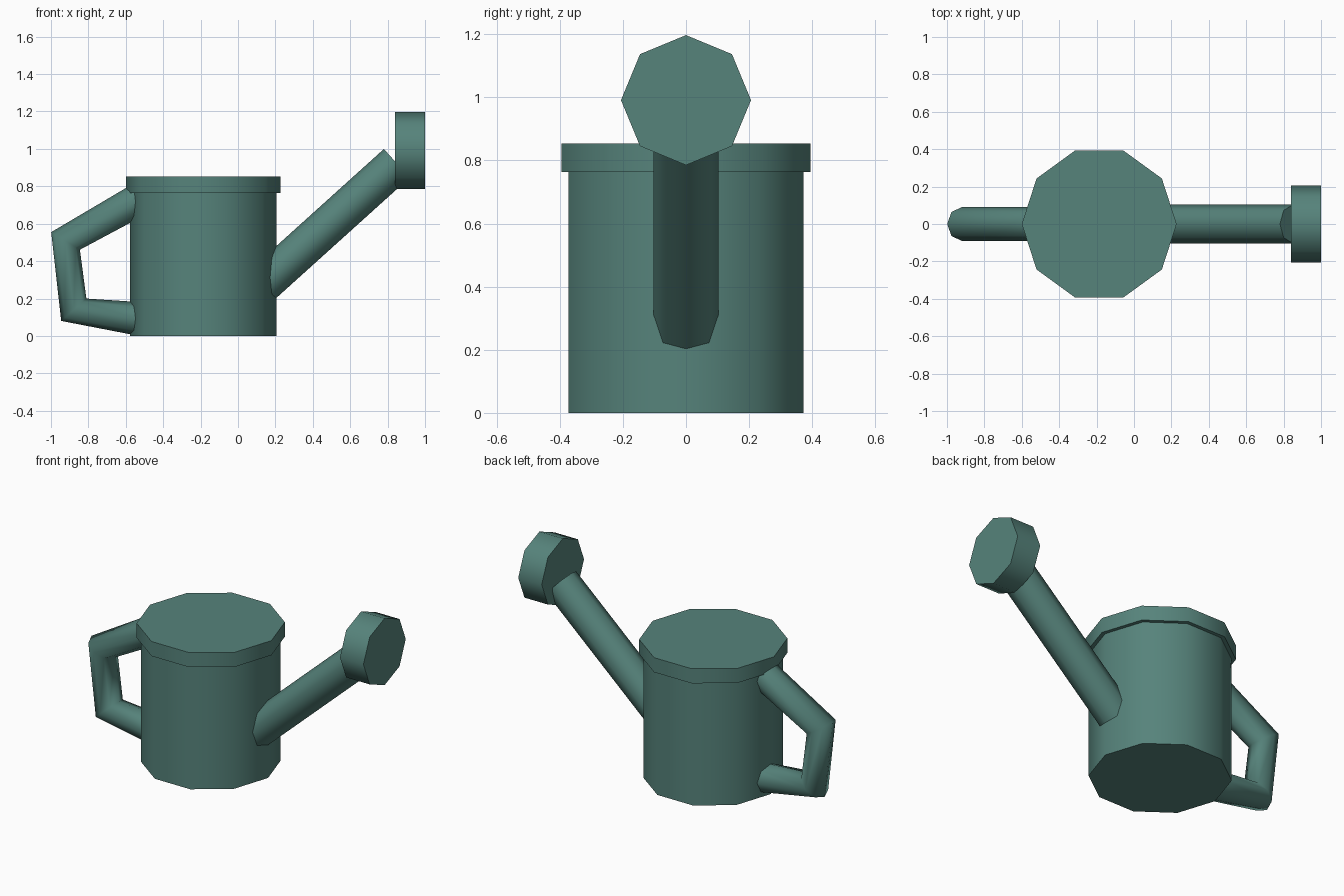
import bpy, bmesh
from math import sin, cos, tau, radians
from mathutils import Vector

cube = bpy.data.objects.get("Cube")
if cube:
    bpy.data.objects.remove(cube)

# One painted finish for the whole can
paint = bpy.data.materials.new("dull_teal")
paint.use_nodes = True
colour = (0.093, 0.227, 0.198, 1)
paint.diffuse_color = colour
paint.node_tree.nodes["Principled BSDF"].inputs["Base Color"].default_value = colour


def loft(name, sides, radius, rings):
    """Capped tube through rings (x, z, tilt); tilt aims the first corner in the xz plane."""
    bm = bmesh.new()
    loops = []
    for x, z, tilt in rings:
        u = Vector((cos(radians(tilt)), 0, sin(radians(tilt))))
        loops.append([bm.verts.new(Vector((x, 0, z)) + radius * (
            cos(tau * i / sides) * u + sin(tau * i / sides) * Vector((0, 1, 0))))
            for i in range(sides)])
    for a, b in zip(loops, loops[1:]):
        for i in range(sides):
            j = (i + 1) % sides
            bm.faces.new((a[i], a[j], b[j], b[i])).smooth = True
    # Flat end caps
    bm.faces.new(loops[0])
    bm.faces.new(loops[-1])
    bmesh.ops.recalc_face_normals(bm, faces=bm.faces)
    mesh = bpy.data.meshes.new(name)
    bm.to_mesh(mesh)
    bm.free()
    mesh.materials.append(paint)
    obj = bpy.data.objects.new(name, mesh)
    bpy.context.collection.objects.link(obj)
    return obj


# Ten-sided tank and its lid
tank_x = -0.186
loft("tank", 10, 0.391, [(tank_x, 0, 0), (tank_x, 0.8, 0)])
loft("lid", 10, 0.414, [(tank_x, 0.763, 0), (tank_x, 0.853, 0)])

# Slanted spout and the sprinkler head on its end
loft("spout", 8, 0.103, [(0.05, 0.202, 132), (0.849, 0.923, 132)])
loft("sprinkler_head", 8, 0.206, [(0.84, 0.991, 90), (1.0, 0.991, 90)])

# Bent handle at the back of the tank
loft("handle", 8, 0.09, [
    (-0.456, 0.771, 120),
    (-0.922, 0.508, 148.5),
    (-0.878, 0.14, 221.6),
    (-0.54, 0.092, 270),
])
